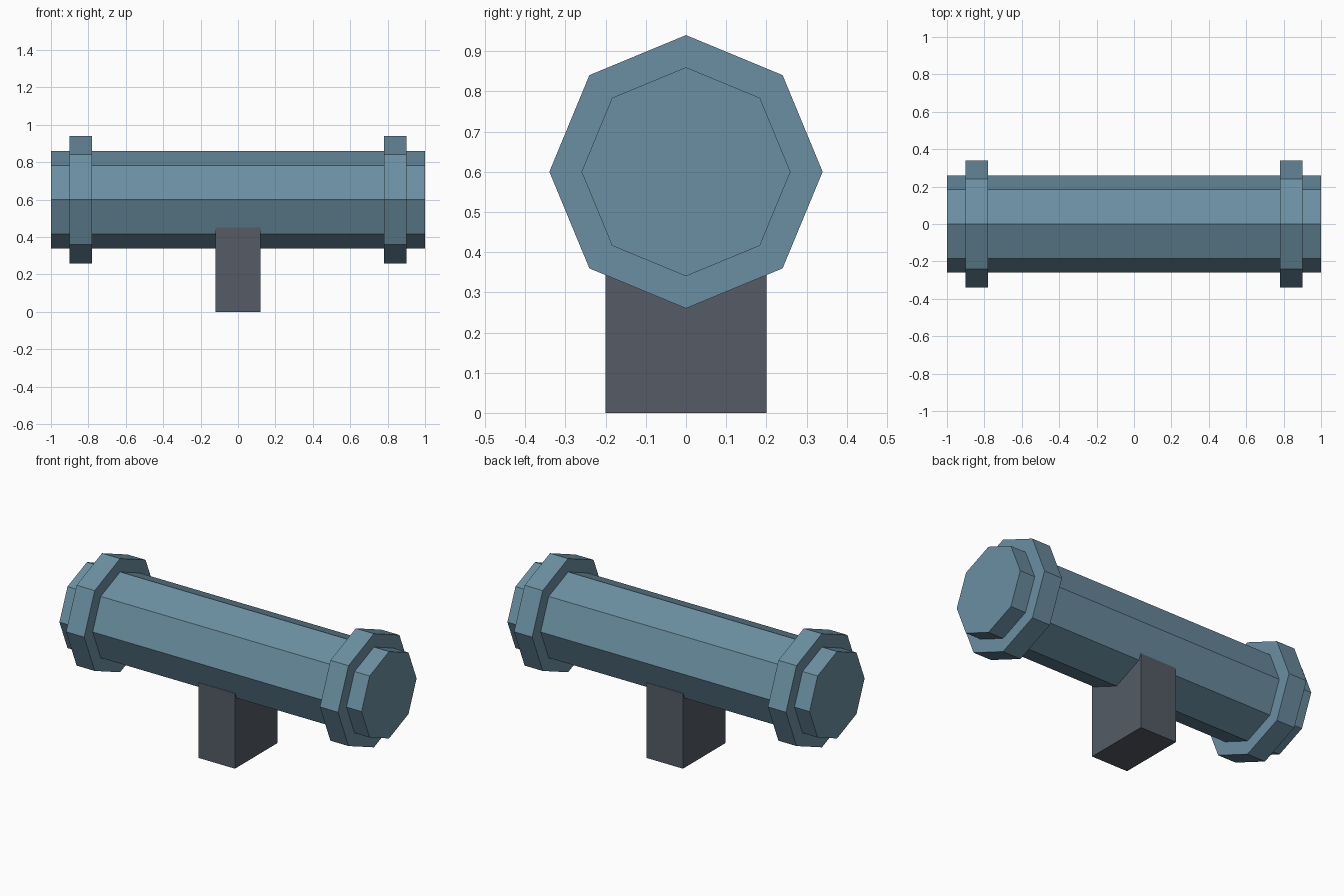
import bpy
from math import pi

cube = bpy.data.objects.get("Cube")
if cube:
    bpy.data.objects.remove(cube, do_unlink=True)


def material(name, rgb):
    mat = bpy.data.materials.new(name)
    mat.use_nodes = True
    mat.diffuse_color = (*rgb, 1)
    mat.node_tree.nodes["Principled BSDF"].inputs["Base Color"].default_value = (*rgb, 1)
    return mat


steel_blue = material("steel blue", (0.147, 0.275, 0.361))
dark_grey = material("dark grey", (0.089, 0.105, 0.133))
AXIS_HEIGHT = 0.6


def octagon_bar(name, radius, x, length):
    # Eight-sided bar lying along x, with a corner pointing up
    bpy.ops.mesh.primitive_cylinder_add(
        vertices=8, radius=radius, depth=length,
        location=(x, 0, AXIS_HEIGHT), rotation=(0, pi / 2, 0))
    bar = bpy.context.object
    bar.name = name
    bpy.ops.object.transform_apply(location=False, rotation=True, scale=False)
    bar.data.materials.append(steel_blue)


# Barrel and its two end collars
octagon_bar("barrel", 0.26, 0, 2)
for side, sign in (("left", 1), ("right", -1)):
    octagon_bar(side + "_collar", 0.34, sign * 0.84, 0.12)

# Support post, its top sunk into the barrel
bpy.ops.mesh.primitive_cube_add(size=1, location=(0, 0, 0.225))
post = bpy.context.object
post.name = "support_post"
post.scale = (0.24, 0.4, 0.45)
bpy.ops.object.transform_apply(location=False, rotation=False, scale=True)
post.data.materials.append(dark_grey)
